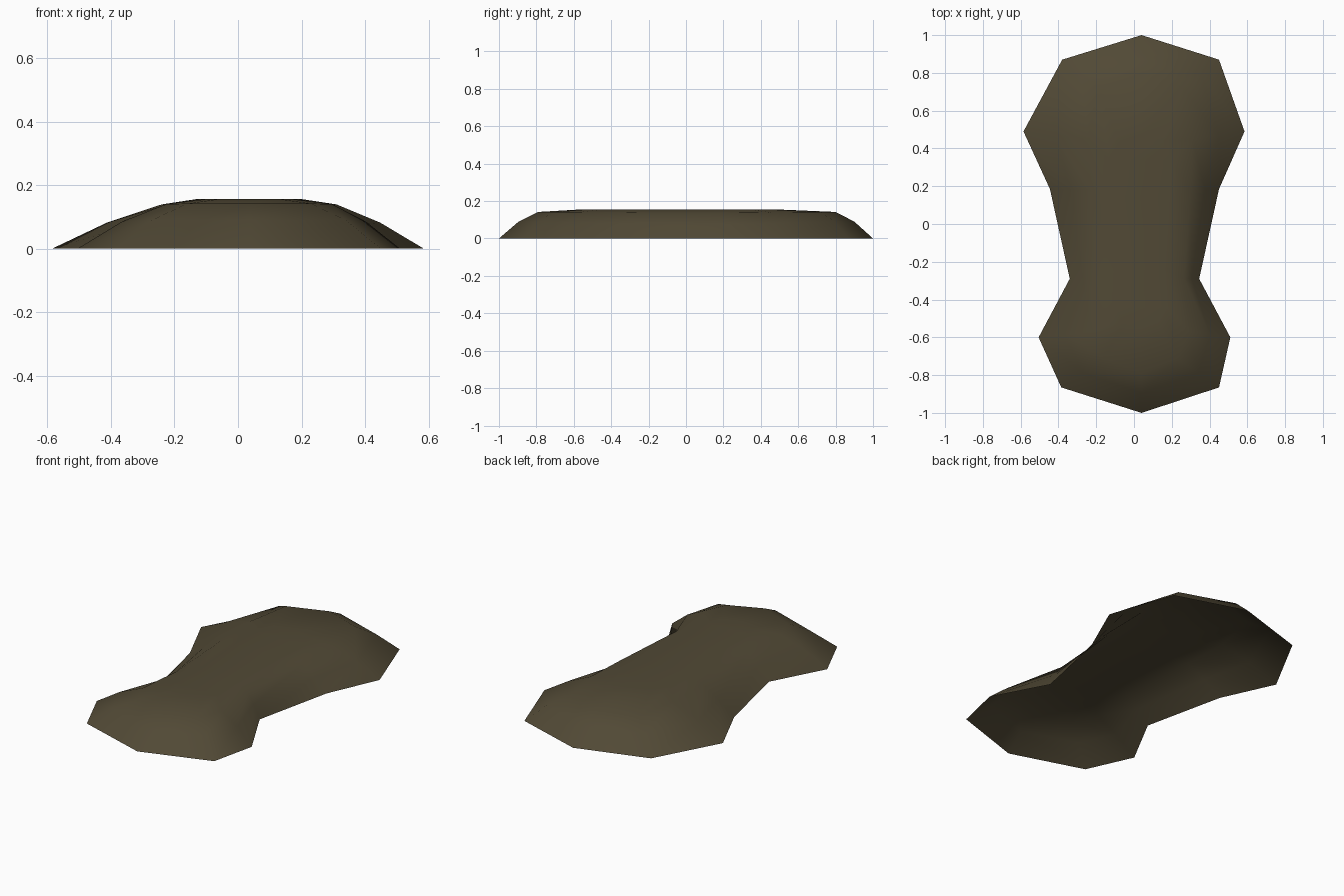
import bpy, bmesh

if "Cube" in bpy.data.objects:
    bpy.data.objects.remove(bpy.data.objects["Cube"])

# outline points: (base x, base y, shoulder x, shoulder y, crown x, crown y)
outline = [
    (0.04, 1.00, 0.04, 0.80, 0.04, 0.47),
    (0.45, 0.87, 0.26, 0.72, 0.15, 0.44),
    (0.585, 0.49, 0.31, 0.45, 0.20, 0.34),
    (0.45, 0.185, 0.30, 0.18, 0.19, 0.14),
    (0.345, -0.29, 0.265, -0.29, 0.16, -0.24),
    (0.51, -0.60, 0.295, -0.57, 0.17, -0.44),
    (0.45, -0.865, 0.23, -0.71, 0.13, -0.52),
    (0.04, -1.00, 0.04, -0.79, 0.04, -0.55),
    (-0.385, -0.865, -0.16, -0.71, -0.06, -0.52),
    (-0.505, -0.60, -0.225, -0.57, -0.10, -0.44),
    (-0.34, -0.29, -0.20, -0.29, -0.09, -0.24),
    (-0.445, 0.185, -0.23, 0.18, -0.12, 0.14),
    (-0.585, 0.49, -0.24, 0.45, -0.13, 0.34),
    (-0.38, 0.87, -0.19, 0.72, -0.08, 0.44),
]

mat = bpy.data.materials.new("dark earth brown")
mat.diffuse_color = (0.083, 0.067, 0.036, 1)
mat.use_nodes = True
mat.node_tree.nodes["Principled BSDF"].inputs["Base Color"].default_value = mat.diffuse_color

bm = bmesh.new()
rings = [[], [], [], []]
for bx, by, sx, sy, cx, cy in outline:
    end = min(1, abs(sy) / 0.75)              # ends bulge a little more
    mid_z, top_z = 0.07 + 0.02 * end, 0.135 + 0.007 * end
    for ring, co in zip(rings, [(bx, by, 0), ((bx + sx) / 2, (by + sy) / 2, mid_z),
                                (sx, sy, top_z), (cx, cy, 0.156)]):
        ring.append(bm.verts.new(co))

# sloping skirt, shoulder and crown; the underside stays open
n = len(outline)
for lo, hi in zip(rings, rings[1:]):
    for i in range(n):
        j = (i + 1) % n
        bm.faces.new((lo[j], lo[i], hi[i], hi[j]))

# flat crown as strips across the mound
crown = rings[3]
for i in range(7):
    a, b, c, d = crown[i], crown[i + 1], crown[(n - i - 1) % n], crown[(n - i) % n]
    bm.faces.new([v for k, v in enumerate((a, d, c, b)) if v not in (a, d, c, b)[:k]])

bmesh.ops.recalc_face_normals(bm, faces=bm.faces)
if sum(f.normal.z for f in bm.faces) < 0:
    bmesh.ops.reverse_faces(bm, faces=bm.faces)
for f in bm.faces:
    f.smooth = True
mesh = bpy.data.meshes.new("mound_shell")
bm.to_mesh(mesh)
bm.free()
mesh.materials.append(mat)
bpy.context.collection.objects.link(bpy.data.objects.new("mound_shell", mesh))
